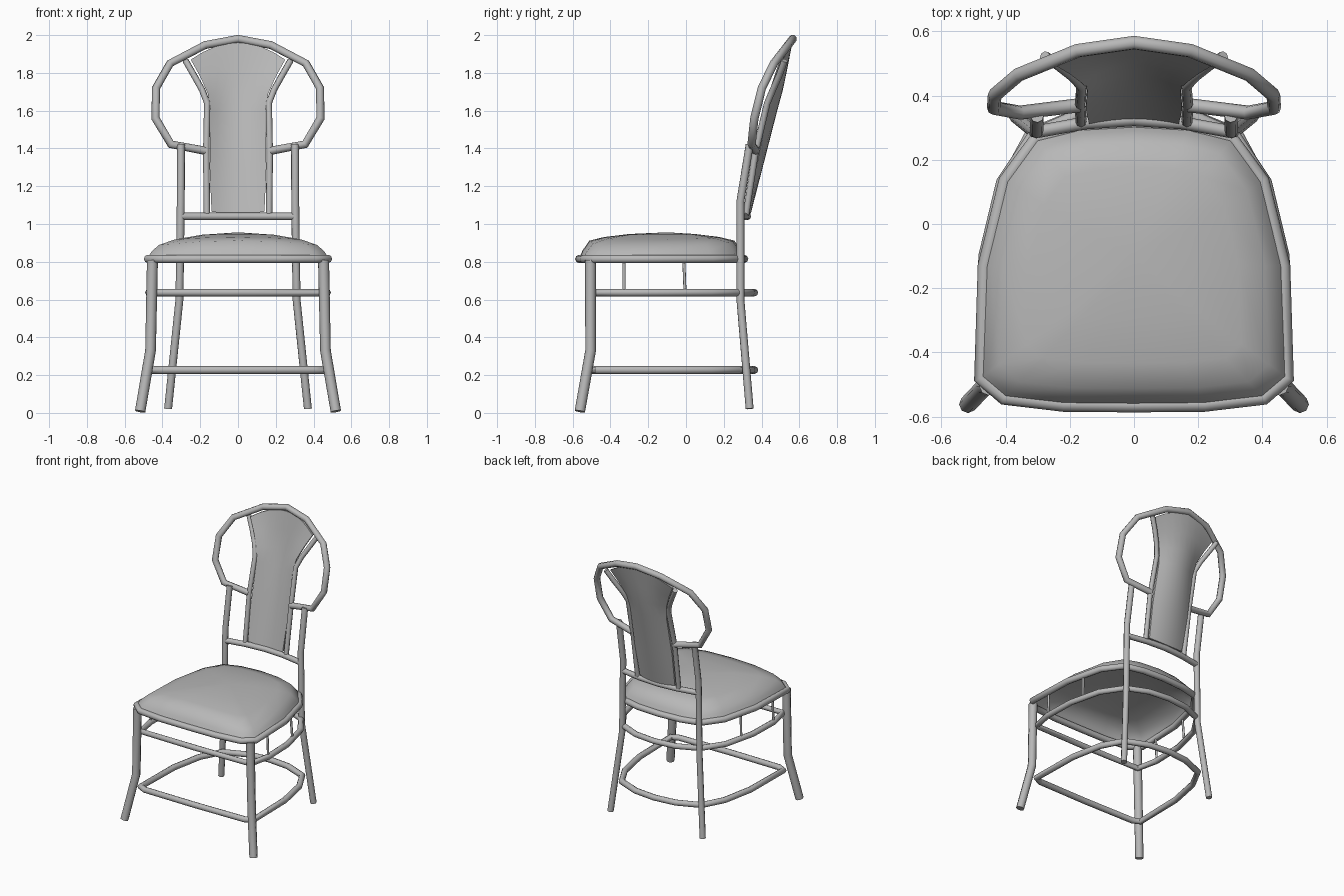
import bpy, bmesh

if "Cube" in bpy.data.objects:
    bpy.data.objects.remove(bpy.data.objects["Cube"])

grey = bpy.data.materials.new("mid_grey")
grey.diffuse_color = (.48, .48, .48, 1)
grey.use_nodes = True
grey.node_tree.nodes["Principled BSDF"].inputs["Base Color"].default_value = grey.diffuse_color


def finish(ob):
    ob.data.materials.clear()
    ob.data.materials.append(grey)
    bpy.ops.object.select_all(action='DESELECT')
    ob.select_set(True)
    bpy.context.view_layer.objects.active = ob
    bpy.ops.object.shade_smooth_by_angle(angle=1.0)


def tube(name, pts, r, closed=False, end_scale=1.0):
    """Eight-sided tube along a list of points."""
    cu = bpy.data.curves.new(name + "_path", 'CURVE')
    cu.dimensions = '3D'
    cu.bevel_depth = r
    cu.bevel_resolution = 2
    cu.use_fill_caps = True
    sp = cu.splines.new('POLY')
    sp.points.add(len(pts) - 1)
    for i, (p, c) in enumerate(zip(sp.points, pts)):
        p.co = (*c, 1)
        p.radius = 1 + (end_scale - 1) * (1 - i / (len(pts) - 1))
    sp.use_cyclic_u = closed
    tmp = bpy.data.objects.new(name + "_tmp", cu)
    bpy.context.collection.objects.link(tmp)
    bpy.context.view_layer.update()
    dg = bpy.context.evaluated_depsgraph_get()
    me = bpy.data.meshes.new_from_object(tmp.evaluated_get(dg))
    bpy.data.objects.remove(tmp)
    bm = bmesh.new()
    bm.from_mesh(me)
    bpy.data.meshes.remove(me)
    bmesh.ops.remove_doubles(bm, verts=bm.verts, dist=.0002)  # weld the caps
    return mesh_object(name, bm)


def pair(name, pts, r, **kw):
    for side, s in (("right", 1), ("left", -1)):
        tube(f"{name}_{side}", [(s * x, y, z) for x, y, z in pts], r, **kw)


def mirror_loop(half):
    """Close a right-hand half outline (front to back) around x = 0."""
    return half + [(-x, y) for x, y in reversed(half) if x > 0]


def mesh_object(name, bm):
    bmesh.ops.recalc_face_normals(bm, faces=bm.faces)
    me = bpy.data.meshes.new(name)
    bm.to_mesh(me)
    bm.free()
    ob = bpy.data.objects.new(name, me)
    bpy.context.collection.objects.link(ob)
    finish(ob)
    return ob


# Seat rim
outline = mirror_loop([(0, -.565), (.22, -.563), (.405, -.542), (.478, -.48), (.465, -.13),
                       (.40, .135), (.305, .265), (.17, .298), (0, .308)])
tube("seat_rim", [(x, y, .815) for x, y in outline], .022, closed=True)

# Domed seat cushion, open underneath
bm = bmesh.new()
rings = []
for s, z, crown in ((1, .82, 0), (.96, .852, .008), (.88, .888, .024), (.7, .918, .013), (.4, .943, .004)):
    rings.append([bm.verts.new((x * s, -.125 + (y + .125) * s, z + crown * (1 - (x / .48) ** 2)))
                  for x, y in outline])
n = len(outline)
for a, b in zip(rings, rings[1:]):
    for i in range(n):
        j = (i + 1) % n
        bm.faces.new((a[i], a[j], b[j], b[i]))
top = bm.verts.new((0, -.1, .956))
for i in range(n):
    bm.faces.new((rings[-1][i], rings[-1][(i + 1) % n], top))
mesh_object("seat_cushion", bm)

# Legs; the back legs carry on up as back posts
pair("front_leg", [(.518, -.562, .008), (.463, -.505, .33), (.453, -.505, .81)], .029, end_scale=.95)
pair("back_leg_post", [(.37, .337, .022), (.31, .288, .6), (.303, .288, 1.12), (.302, .337, 1.42)], .021)

# Stretcher rings
upper = mirror_loop([(0, -.49), (.44, -.485), (.472, -.33), (.465, -.1), (.41, .13), (.31, .28), (.16, .345), (0, .362)])
lower = mirror_loop([(0, -.50), (.40, -.495), (.452, -.47), (.445, -.1), (.40, .13), (.32, .28), (.16, .345), (0, .362)])
tube("upper_stretcher_ring", [(x, y, .637) for x, y in upper], .02, closed=True)
tube("lower_stretcher_ring", [(x, y, .227) for x, y in lower], .021, closed=True)

# Thin spindles between upper ring and seat
pair("front_spindle", [(.472, -.328, .637), (.465, -.328, .815)], .008)
pair("rear_spindle", [(.44, -.005, .637), (.43, -.012, .815)], .008)

# Back cross rail
tube("back_rail", [(-.30, .288, 1.04), (-.15, .315, 1.04), (0, .325, 1.04), (.15, .315, 1.04), (.30, .288, 1.04)], .02)

# Hooped top of the back
half = [(.17, .37, 1.387), (.355, .347, 1.422), (.437, .362, 1.56), (.434, .402, 1.72),
        (.36, .465, 1.85), (.175, .54, 1.947), (0, .565, 1.98)]
tube("back_hoop", half + [(-x, y, z) for x, y, z in half[-2::-1]], .022)

# Rods either side of the splat
pair("splat_rod", [(.165, .318, 1.05), (.168, .368, 1.38), (.163, .43, 1.64),
                   (.19, .46, 1.71), (.235, .495, 1.79), (.278, .522, 1.865)], .017)

# Curved splat: half width, edge y and z, centre y and z per row
rows = [(.14, .32, 1.065, .335, 1.055), (.15, .365, 1.3, .398, 1.3), (.145, .425, 1.6, .475, 1.6),
        (.16, .445, 1.69, .505, 1.71), (.2, .475, 1.78, .53, 1.83), (.25, .505, 1.87, .555, 1.96)]
bm = bmesh.new()
layers = []
for off in (-.008, .008):
    layers.append([[bm.verts.new((w * t, yc + (ye - yc) * t * t + off, zc + (ze - zc) * t * t))
                    for t in (i / 4 for i in range(-4, 5))] for w, ye, ze, yc, zc in rows])
for grid in layers:
    for a, b in zip(grid, grid[1:]):
        for i in range(8):
            bm.faces.new((a[i], a[i + 1], b[i + 1], b[i]))
# Close the edge between front and back sheets
borders = [g[0] + [r[-1] for r in g[1:-1]] + g[-1][::-1] + [r[0] for r in g[-2:0:-1]] for g in layers]
for i in range(len(borders[0])):
    j = (i + 1) % len(borders[0])
    bm.faces.new((borders[0][i], borders[0][j], borders[1][j], borders[1][i]))
mesh_object("back_splat", bm)
